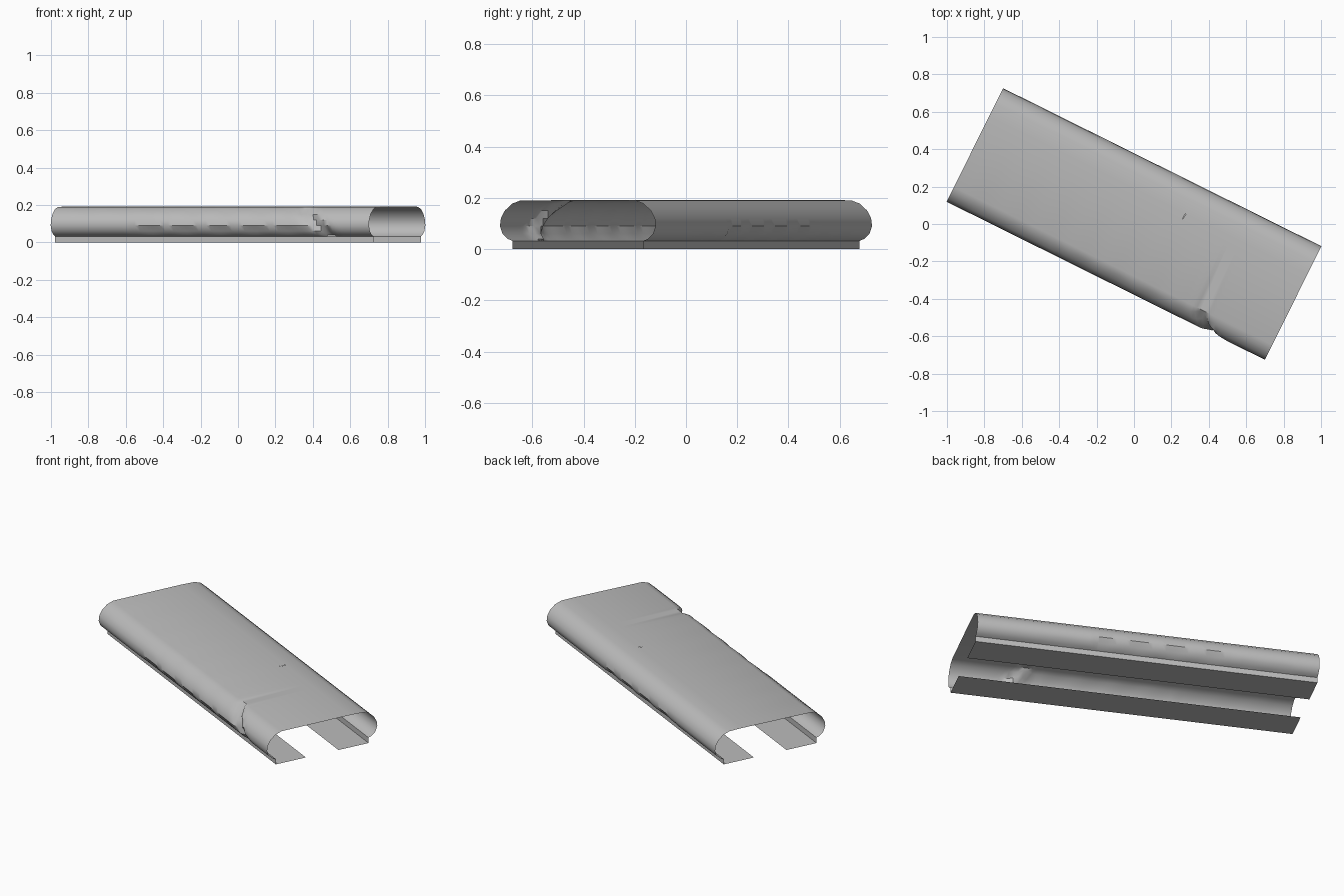
import bpy
import bmesh
import math
from mathutils import Matrix

if "Cube" in bpy.data.objects:
    bpy.data.objects.remove(bpy.data.objects["Cube"], do_unlink=True)

HALF_LENGTH = 0.95
HEADING = math.radians(-26.4)

# Half of the channel section: inner lip edge, foot, bulged wall, top edge
HALF = [(0.10, 0), (0.285, 0), (0.285, 0.032), (0.305, 0.04), (0.328, 0.06),
        (0.339, 0.09), (0.335, 0.12), (0.318, 0.15), (0.287, 0.177), (0.25, 0.19)]
TOP = [(0.17, 0.192), (0.131, 0.192)]
section = HALF + TOP + [(-v, z) for v, z in reversed(HALF)]

# Stations along the length, with two extra ones beside the small tear
STEPS = 76
stations = sorted([-HALF_LENGTH + 2 * HALF_LENGTH * i / STEPS for i in range(STEPS + 1)]
                  + [0.22, 0.28])

# Creases: side, height, start, end, depth
CREASES = [(-1, 0.15, -0.3, 0.6, 0.008), (-1, 0.06, -0.5, 0.62, 0.010),
           (-1, 0.177, -0.85, 0.45, 0.005), (1, 0.06, -0.5, 0.3, 0.008),
           (1, 0.04, -0.8, 0.6, 0.005)]


def battered(u, v, z):
    """Push the wall inward along creases and at the diagonal dent."""
    side = 1 if v > 0 else -1
    push = 0
    if abs(v) > 0.28 and z > 0.035:
        for s, height, start, end, depth in CREASES:
            if s == side and abs(z - height) < 0.004 and start < u < end:
                push += depth * (0.7 + 0.3 * math.sin(u * 31))
        if side < 0:
            centre = 0.64 + (0.09 - z) * 1.2
            push += 0.032 * math.exp(-((u - centre) / 0.035) ** 2)
    return (u, v - side * push, z)


# Channel shell
bm = bmesh.new()
rows = [[bm.verts.new(battered(u, v, z)) for v, z in section] for u in stations]
tear_row, tear_col = stations.index(0.22), len(HALF)
for i in range(len(rows) - 1):
    for j in range(len(section) - 1):
        a, b = rows[i][j], rows[i][j + 1]
        c, d = rows[i + 1][j + 1], rows[i + 1][j]
        # Leave a triangular tear in the top
        corners = (b, c, d) if (i, j) == (tear_row, tear_col) else (a, b, c, d)
        if len(corners) == 3:
            corners = (rows[i][j + 1], c, d)
        bm.faces.new(corners)
bmesh.ops.recalc_face_normals(bm, faces=bm.faces)
bm.faces.ensure_lookup_table()
top_face = max(bm.faces, key=lambda f: f.calc_center_median().z)
if top_face.normal.z < 0:
    bmesh.ops.reverse_faces(bm, faces=bm.faces)
bm.transform(Matrix.Rotation(HEADING, 4, 'Z'))

mesh = bpy.data.meshes.new("channel_shell")
bm.to_mesh(mesh)
bm.free()
shell = bpy.data.objects.new("channel_shell", mesh)
bpy.context.collection.objects.link(shell)

# Plain grey finish
grey = bpy.data.materials.new("plain_grey")
grey.use_nodes = True
grey.diffuse_color = (0.5, 0.5, 0.5, 1)
grey.node_tree.nodes["Principled BSDF"].inputs["Base Color"].default_value = (0.5, 0.5, 0.5, 1)
mesh.materials.append(grey)

bpy.context.view_layer.objects.active = shell
shell.select_set(True)
bpy.ops.object.shade_smooth_by_angle(angle=math.radians(35))
